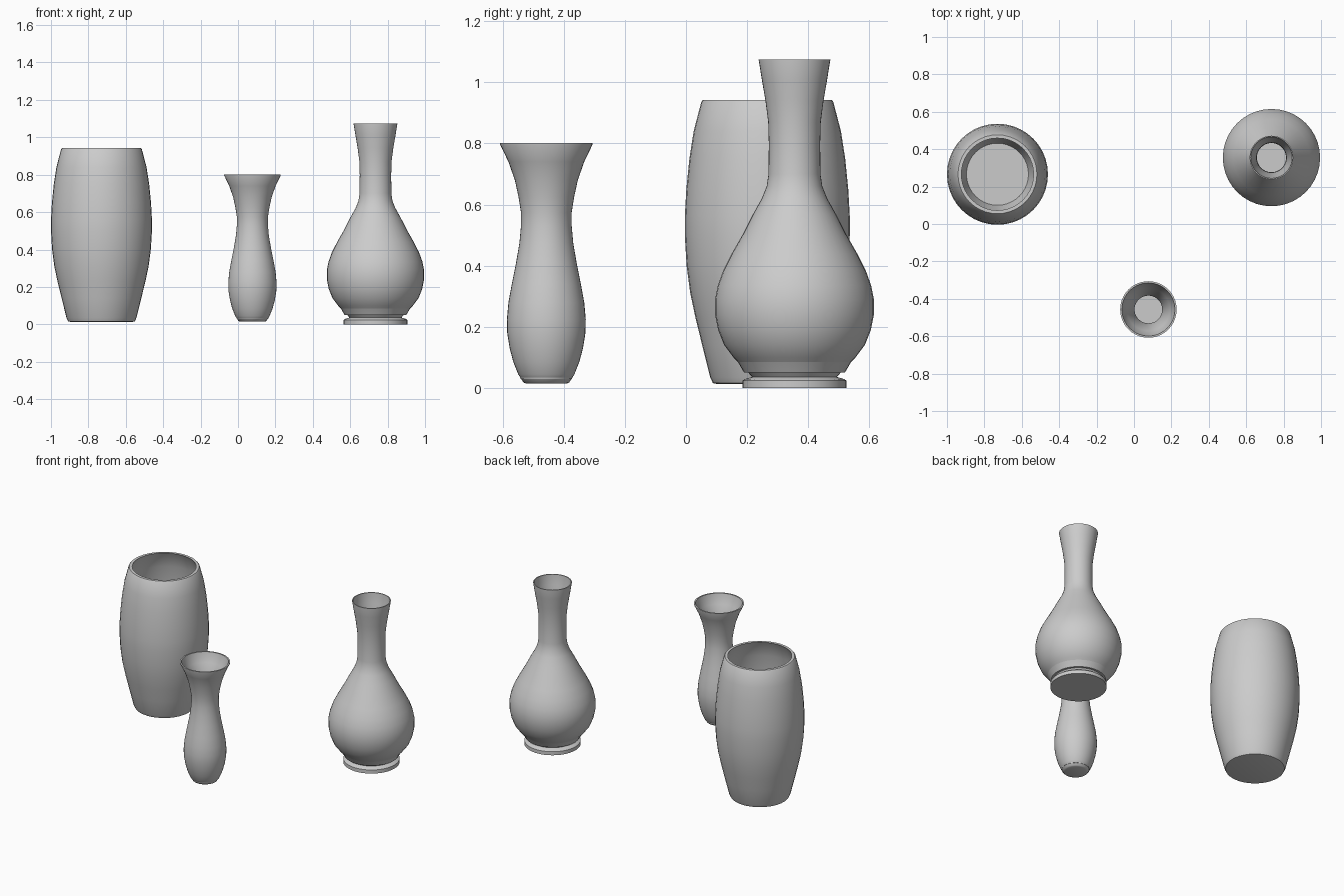
import bpy, bmesh, math

SIDES = 40
grey = bpy.data.materials.new("plain_grey")
grey.diffuse_color = (0.6, 0.6, 0.6, 1)


def vase(name, x, y, outer, wall, floor):
    """Turn an outer profile (radius, height), bottom to top, into a hollow vessel."""
    # inner wall runs back down from the rim, inset by the wall thickness
    inner = [(r - wall, z) for r, z in reversed(outer) if z > floor + 0.02]
    inner.append((inner[-1][0] * 0.85, floor))
    profile = outer + inner
    bm = bmesh.new()
    rings = []
    for r, z in profile:
        rings.append([bm.verts.new((r * math.cos(2 * math.pi * i / SIDES),
                                    r * math.sin(2 * math.pi * i / SIDES), z))
                      for i in range(SIDES)])
    for a, b in zip(rings, rings[1:]):
        for i in range(SIDES):
            j = (i + 1) % SIDES
            bm.faces.new((a[i], a[j], b[j], b[i]))
    # underside and inside floor
    bm.faces.new(list(reversed(rings[0])))
    bm.faces.new(rings[-1])
    bmesh.ops.recalc_face_normals(bm, faces=bm.faces[:])
    mesh = bpy.data.meshes.new(name)
    bm.to_mesh(mesh)
    bm.free()
    mesh.materials.append(grey)
    ob = bpy.data.objects.new(name, mesh)
    ob.location = (x, y, 0)
    bpy.context.collection.objects.link(ob)
    bpy.ops.object.select_all(action='DESELECT')
    ob.select_set(True)
    bpy.context.view_layer.objects.active = ob
    bpy.ops.object.shade_smooth_by_angle(angle=math.radians(42))
    return ob


# wide barrel-shaped vase
vase("barrel_vase", -0.73, 0.266,
     [(0.165, 0.013), (0.178, 0.016), (0.187, 0.035), (0.213, 0.14),
      (0.235, 0.23), (0.252, 0.31), (0.264, 0.40), (0.270, 0.50),
      (0.270, 0.56), (0.265, 0.65), (0.255, 0.75), (0.241, 0.84),
      (0.216, 0.936), (0.211, 0.942)], 0.018, 0.035)

# slim vase with a flared mouth
vase("flared_vase", 0.077, -0.457,
     [(0.065, 0.014), (0.075, 0.018), (0.092, 0.045), (0.108, 0.085),
      (0.120, 0.13), (0.128, 0.18), (0.129, 0.225), (0.124, 0.28),
      (0.113, 0.34), (0.099, 0.41), (0.088, 0.475), (0.083, 0.53),
      (0.083, 0.575), (0.091, 0.625), (0.103, 0.68), (0.124, 0.74),
      (0.151, 0.796), (0.151, 0.801)], 0.009, 0.03)

# long-necked bottle vase on a foot ring
vase("bottle_vase", 0.735, 0.355,
     [(0.170, 0.0), (0.170, 0.024), (0.163, 0.029), (0.139, 0.036),
      (0.160, 0.06), (0.200, 0.10), (0.230, 0.14), (0.250, 0.19),
      (0.260, 0.24), (0.260, 0.29), (0.251, 0.335), (0.233, 0.385),
      (0.205, 0.44), (0.168, 0.505), (0.135, 0.57), (0.107, 0.62),
      (0.091, 0.66), (0.085, 0.70), (0.084, 0.80), (0.086, 0.87),
      (0.095, 0.94), (0.107, 1.01), (0.117, 1.072), (0.117, 1.075)], 0.006, 0.05)
